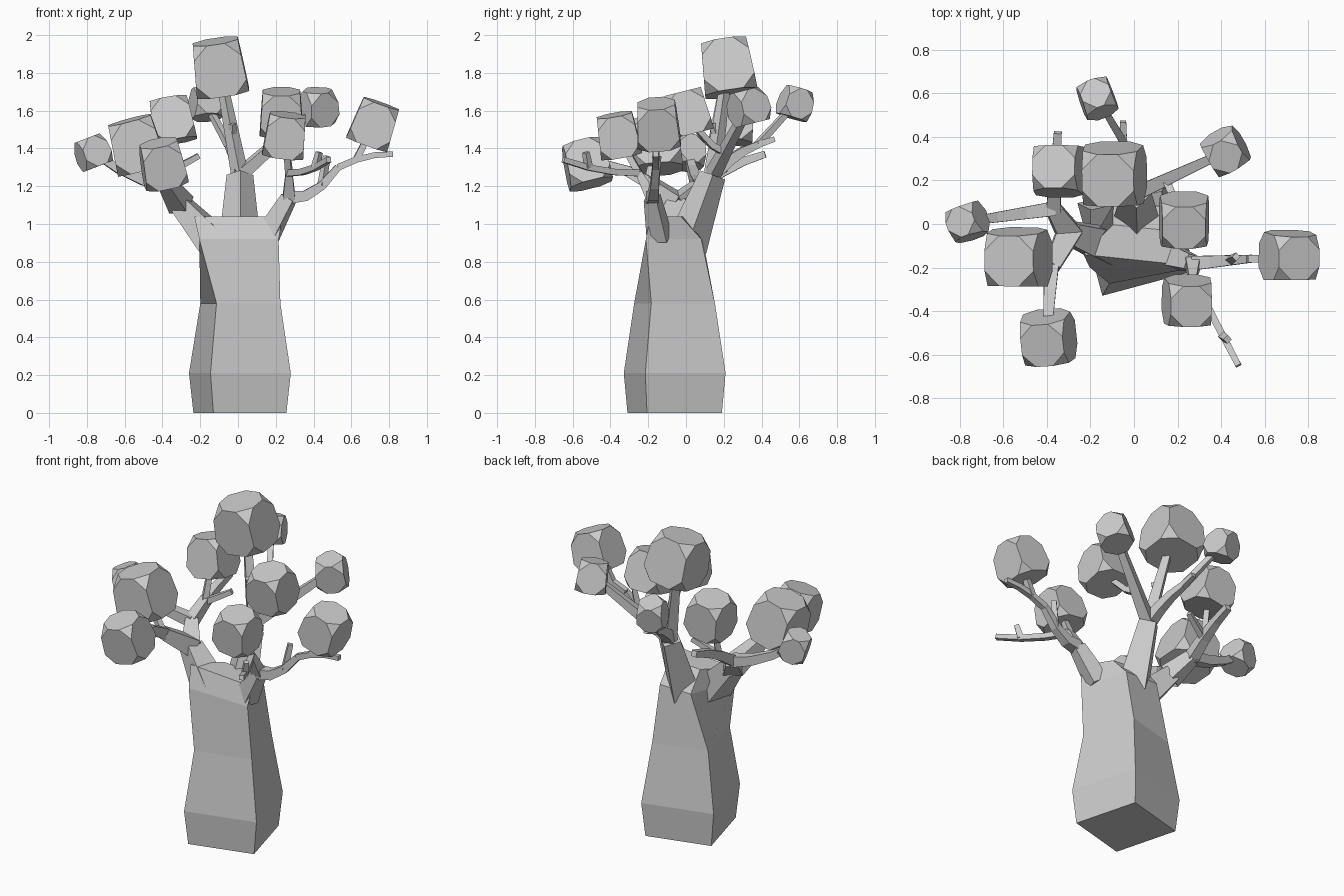
import bpy
import bmesh
from math import radians
from mathutils import Vector, Matrix

default_cube = bpy.data.objects.get("Cube")
if default_cube:
    bpy.data.objects.remove(default_cube, do_unlink=True)

# One plain grey for the whole tree
plain_colour = (0.6, 0.6, 0.6, 1)
grey = bpy.data.materials.new("plain_grey")
grey.use_nodes = True
grey.diffuse_color = plain_colour
grey.node_tree.nodes["Principled BSDF"].inputs["Base Color"].default_value = plain_colour

# Half widths of wood at its start and its end
limb = {"start": 0.08, "end": 0.05}
arm = {"start": 0.055, "end": 0.036}
bough = {"start": 0.033, "end": 0.018}
twig = {"start": 0.018, "end": 0.014}


def add_object(name, bm):
    """Turn a bmesh into a flat-shaded grey object."""
    bmesh.ops.recalc_face_normals(bm, faces=bm.faces)
    mesh = bpy.data.meshes.new(name)
    bm.to_mesh(mesh)
    bm.free()
    mesh.materials.append(grey)
    obj = bpy.data.objects.new(name, mesh)
    bpy.context.collection.objects.link(obj)


def loft(name, rings):
    """Skin a list of equal rings and cap both ends."""
    bm = bmesh.new()
    loops = [[bm.verts.new(co) for co in ring] for ring in rings]
    for low, high in zip(loops, loops[1:]):
        for i in range(len(low)):
            bm.faces.new((low[i - 1], low[i], high[i], high[i - 1]))
    bm.faces.new(reversed(loops[0]))
    bm.faces.new(loops[-1])
    add_object(name, bm)


def trunk_ring(height, front, back, depth, turn=15, middle=-0.06):
    """Four-cornered trunk section, turned about its own middle."""
    corners = [(-front, -depth), (front, -depth), (back, depth), (-back, depth)]
    spin = Matrix.Rotation(radians(turn), 3, "Z")
    centre = Vector((0.01, middle, height))
    return [centre + spin @ Vector((x, y, 0)) / 2 for x, y in corners]


def branch(name, size, base, tip, lift=0):
    """Square tapering branch that bows up by lift; returns its path."""
    base, tip = Vector(base), Vector(tip)
    segments = 3
    steps = [i / segments for i in range(segments + 1)]
    bow = Vector((0, 0, 4 * lift))
    path = [base.lerp(tip, t) + bow * t * (1 - t) for t in steps]
    tangent = (path[1] - path[0]).normalized()
    side = tangent.orthogonal().normalized()
    if abs(tangent.z) < 0.9:
        side = tangent.cross(Vector((0, 0, 1))).normalized()
    rings = []
    for i, t in enumerate(steps):
        before, after = path[max(i - 1, 0)], path[min(i + 1, segments)]
        direction = (after - before).normalized()
        side.rotate(tangent.rotation_difference(direction))
        tangent = direction
        other = tangent.cross(side)
        half = size["start"] * (1 - t) + size["end"] * t
        rings.append([path[i] + half * offset for offset in
                      (side + other, other - side, -side - other, side - other)])
    loft(name, rings)
    return path


def foliage(name, path, size, lean=None, turn=0):
    """Corner-cut block on a branch tip, leaning outwards unless told otherwise."""
    centre = path[-1]
    bm = bmesh.new()
    bmesh.ops.create_cube(bm, size=size)
    for v in bm.verts:
        if v.co.z > 0:
            v.co.xy *= 0.86
    small = size < 0.2
    bmesh.ops.bevel(bm, geom=bm.verts[:], offset=size * (0.32 if small else 0.26),
                    segments=1, affect="VERTICES")
    up = Vector((0, 0, 1))
    axis = Vector(lean or centre.xy.to_tuple()).to_3d() + 2 * up
    tilt = up.rotation_difference(axis).to_matrix().to_4x4()
    spin = Matrix.Rotation(radians(turn), 4, "Z")
    bm.transform(Matrix.Translation(centre) @ tilt @ spin)
    add_object(name, bm)


# Trunk: swells near the ground, then flattens into a wide crown
loft("trunk", [
    trunk_ring(0, 0.4, 0.4, 0.41),
    trunk_ring(0.21, 0.44, 0.44, 0.44),
    trunk_ring(0.58, 0.35, 0.34, 0.35),
    trunk_ring(0.92, 0.42, 0.22, 0.29, turn=-2),
    trunk_ring(1.04, 0.47, 0.23, 0.15, turn=-6, middle=-0.09),
])

# Right limb with its outer, back and front boughs
right_limb = branch("right_limb", limb, (-0.12, -0.1, 0.9), (-0.3, -0.04, 1.1))
right_arm = branch("right_arm", arm, right_limb[-1], (-0.37, 0.07, 1.2))
right_fork = right_arm[-1]
right_outer = branch("right_outer_bough", bough, right_fork, (-0.77, 0.01, 1.38), -0.03)
right_back = branch("right_back_bough", bough, right_fork, (-0.35, 0.42, 1.37), 0.02)
right_stem = branch("right_back_stem", twig, right_back[1], (-0.35, 0.25, 1.55))
branch("right_inner_twig", twig, right_back[1], (-0.21, 0.24, 1.36))
right_front = branch("right_front_arm", arm, right_limb[-1], (-0.38, -0.2, 1.22))
right_reach = branch("right_front_bough", bough, right_front[-1], (-0.4, -0.53, 1.32), 0.03)
right_side = branch("right_front_stem", twig, right_front[-1], (-0.54, -0.16, 1.42))

# Left limb with its outer and front boughs
left_limb = branch("left_limb", arm, (0.15, -0.14, 0.93), (0.27, -0.18, 1.14))
left_fork = left_limb[-1]
left_outer = branch("left_outer_bough", bough, left_fork, (0.53, -0.16, 1.3), -0.05)
left_end = branch("left_outer_tip", twig, left_outer[-1], (0.82, -0.16, 1.37), 0.02)
left_stem = branch("left_outer_stem", twig, left_end[1], (0.72, -0.15, 1.53))
branch("left_outer_twig", twig, left_outer[2], (0.47, -0.15, 1.36))
left_front = branch("left_front_bough", bough, left_fork, (0.27, -0.25, 1.27))
left_reach = branch("left_front_tip", twig, left_front[-1], (0.48, -0.65, 1.34), -0.02)
branch("left_front_twig", twig, left_reach[2], (0.43, -0.53, 1.38))
left_rise = branch("left_front_stem", twig, left_front[-1], (0.25, -0.36, 1.47))

# Back limb with its top, rear and left boughs
back_limb = branch("back_limb", limb, (0.01, 0, 0.88), (0.01, 0.14, 1.26))
back_fork = back_limb[-1]
back_top = branch("back_top_bough", bough, back_fork, (-0.1, 0.22, 1.83))
back_rear = branch("back_rear_bough", bough, back_fork, (-0.05, 0.38, 1.42), 0.02)
back_rise = branch("back_rear_stem", twig, back_rear[-1], (-0.17, 0.58, 1.64))
branch("back_rear_twig", twig, back_rear[-1], (-0.05, 0.47, 1.45))
branch("back_upper_twig", twig, back_top[1], (-0.03, 0.14, 1.53))
back_left = branch("back_left_bough", bough, back_fork, (0.42, 0.33, 1.62))
back_stem = branch("back_left_stem", twig, back_left[1], (0.23, 0.01, 1.59), -0.04)

# Foliage blocks on the branch tips
forward = (0, -0.5)
foliage("foliage_right_outer", right_outer, 0.16, turn=20)
foliage("foliage_right_side", right_side, 0.27)
foliage("foliage_right_front", right_reach, 0.23, turn=5)
foliage("foliage_right_back", right_stem, 0.23)
foliage("foliage_top", back_top, 0.28, lean=(-0.3, -0.3))
foliage("foliage_rear", back_rise, 0.16, turn=20)
foliage("foliage_left_inner", back_stem, 0.23, lean=forward)
foliage("foliage_left_back", back_left, 0.18, lean=forward, turn=30)
foliage("foliage_left_front", left_rise, 0.22)
foliage("foliage_left_outer", left_stem, 0.23)
